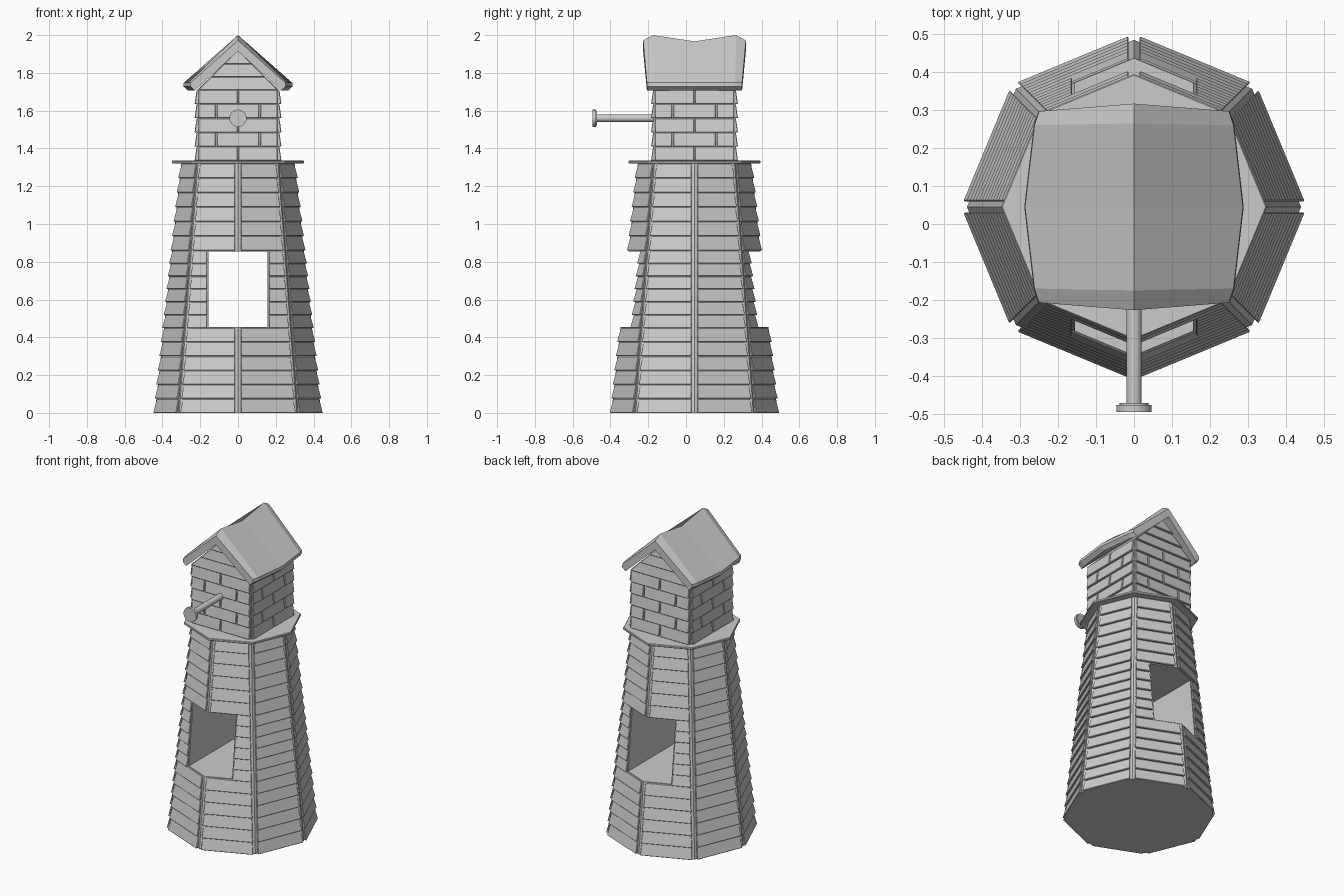
import bpy, bmesh
from math import pi, cos, sin, tan
from mathutils import Vector, Matrix

if "Cube" in bpy.data.objects:
    bpy.data.objects.remove(bpy.data.objects["Cube"], do_unlink=True)

CY = 0.045          # tower axis in y
Z_SILL, Z_HEAD, Z_TOP = 0.45, 0.86, 1.32
Z_HOUSE, Z_EAVE, Z_GABLE = 1.335, 1.71, 1.92
HALF = 0.215        # half width of the house core

grey = bpy.data.materials.new("weathered grey")
grey.use_nodes = True
grey.diffuse_color = (0.6, 0.6, 0.6, 1)
grey.node_tree.nodes["Principled BSDF"].inputs["Base Color"].default_value = (0.6, 0.6, 0.6, 1)


def finish(name, bm, bevel=0):
    bmesh.ops.recalc_face_normals(bm, faces=bm.faces)
    mesh = bpy.data.meshes.new(name)
    bm.to_mesh(mesh)
    bm.free()
    mesh.materials.append(grey)
    obj = bpy.data.objects.new(name, mesh)
    bpy.context.collection.objects.link(obj)
    if bevel:
        mod = obj.modifiers.new("soft edges", 'BEVEL')
        mod.width, mod.segments = bevel, 1
    return obj


def loft(bm, rings):
    """Skin closed rings of points and cap both ends."""
    loops = [[bm.verts.new(p) for p in ring] for ring in rings]
    n = len(loops[0])
    for a, b in zip(loops, loops[1:]):
        for i in range(n):
            j = (i + 1) % n
            bm.faces.new((a[i], a[j], b[j], b[i]))
    bm.faces.new(loops[0])
    bm.faces.new(loops[-1])


def octagon(r, z):
    return [(r * cos(k * pi / 4), CY + r * sin(k * pi / 4), z) for k in range(8)]


def steps(a, b, n):
    return [(a + (b - a) * i / n, a + (b - a) * (i + 1) / n) for i in range(n)]


def board(bm, angle, z0, z1, dist, span, lip=0.015, top=0.004):
    """Clapboard on a wall facing angle; dist(z) is the wall distance, span(z, d) its ends."""
    n = Vector((cos(angle), sin(angle), 0))
    t = Vector((-sin(angle), cos(angle), 0))
    rings = []
    for z, out in ((z0, lip), (z1, top)):
        d0, d1 = dist(z) - 0.012, dist(z) + out
        ring = []
        for d, side in ((d0, 0), (d0, 1), (d1, 1), (d1, 0)):
            p = n * d + t * span(z, d)[side]
            ring.append((p.x, p.y + CY, z))
        rings.append(ring)
    loft(bm, rings)


# Tower core with a straight opening through it
bm = bmesh.new()
loft(bm, [octagon(0.44, 0), octagon(0.30, Z_TOP)])
core = finish("tower_core", bm)
bm = bmesh.new()
bmesh.ops.create_cube(bm, size=1, matrix=Matrix.Translation((0, CY, (Z_SILL + Z_HEAD) / 2))
                      @ Matrix.Diagonal((0.31, 2, Z_HEAD - Z_SILL - 0.01, 1)))
cutter = finish("opening_cutter", bm)
cutter.hide_render = True
cutter.hide_set(True)
cut = core.modifiers.new("opening", 'BOOLEAN')
cut.object, cut.solver = cutter, 'EXACT'
bpy.context.view_layer.objects.active = core
core.select_set(True)
bpy.ops.object.modifier_apply(modifier=cut.name)
bpy.data.objects.remove(cutter, do_unlink=True)


# Tower boards, stopping at the opening in the middle band
def tower_dist(z):
    return (0.44 - 0.14 * z / Z_TOP) * cos(pi / 8)


bm = bmesh.new()
for k in range(8):
    angle = pi / 8 + k * pi / 4
    nx, tx = cos(angle), -sin(angle)

    def full(z, d):
        w = d * tan(pi / 8) - 0.016
        return -w, w

    def beside_opening(z, d):
        lo, hi = full(z, d)
        limit = 0.163 if nx > 0 else -0.163
        s = (limit - nx * d) / tx
        # the opening lies on the side of the board nearer x = 0
        return (lo, s) if tx * nx < 0 else (s, hi)

    for z0, z1 in steps(0, Z_SILL, 6) + steps(Z_HEAD, Z_TOP, 6):
        board(bm, angle, z0, z1, tower_dist, full)
    for z0, z1 in steps(Z_SILL, Z_HEAD, 6):
        board(bm, angle, z0, z1, tower_dist, beside_opening if abs(nx) < 0.5 else full)
finish("tower_boards", bm, 0.003)

# Platform
bm = bmesh.new()
loft(bm, [octagon(0.35, Z_TOP), octagon(0.35, Z_HOUSE)])
finish("platform", bm, 0.003)

# House core with gable ends
bm = bmesh.new()
outline = [(-HALF, Z_HOUSE), (HALF, Z_HOUSE), (HALF, Z_EAVE), (0, Z_GABLE), (-HALF, Z_EAVE)]
loft(bm, [[(x, CY + y, z) for x, z in outline] for y in (-HALF, HALF)])
finish("house_core", bm)

# House bricks in staggered rows, then gable boards
bm = bmesh.new()
edge = HALF - 0.003
for k in range(4):
    for row, (z0, z1) in enumerate(steps(Z_HOUSE, Z_EAVE, 5)):
        joints = [-edge, 0, edge] if row % 2 == 0 else [-edge, -0.115, 0.115, edge]
        for a, b in zip(joints, joints[1:]):
            board(bm, k * pi / 2, z0, z1, lambda z: HALF,
                  lambda z, d: (a + 0.003, b - 0.003))


def gable_span(z, d):
    w = max(0.004, edge * (Z_GABLE - z) / (Z_GABLE - Z_EAVE))
    return -w, w


for angle in (-pi / 2, pi / 2):
    for z0, z1 in steps(Z_EAVE, Z_GABLE - 0.005, 3):
        board(bm, angle, z0, z1, lambda z: HALF, gable_span)
finish("house_bricks", bm, 0.003)

# Sagging roof: ridge y, eave y, ridge z, eave x
half_roof = [(-0.272, -0.252, 1.972, 0.25), (-0.22, -0.215, 2.0, 0.262)]
stations = half_roof + [(0, 0, 1.967, 0.287)]
stations += [(-a, -b, c, d) for a, b, c, d in reversed(half_roof)]
rings = []
for yr, ye, zr, xe in stations:
    yr, ye = yr + CY, ye + CY
    rings.append([(0, yr, zr), (xe, ye, 1.748), (xe + 0.002, ye, 1.728), (xe - 0.022, ye, 1.707),
                  (0, yr, 1.915),
                  (0.022 - xe, ye, 1.707), (-xe - 0.002, ye, 1.728), (-xe, ye, 1.748)])
bm = bmesh.new()
loft(bm, rings)
finish("roof", bm)

# Pole and end cap
bm = bmesh.new()
for radius, y0, y1 in ((0.02, -0.48, -0.16), (0.038, -0.478, -0.472), (0.046, -0.495, -0.477)):
    place = Matrix.Translation((0, (y0 + y1) / 2, 1.56)) @ Matrix.Rotation(pi / 2, 4, 'X')
    bmesh.ops.create_cone(bm, cap_ends=True, segments=16, radius1=radius, radius2=radius,
                          depth=y1 - y0, matrix=place)
pole = finish("pole", bm)
bpy.ops.object.select_all(action='DESELECT')
bpy.context.view_layer.objects.active = pole
pole.select_set(True)
bpy.ops.object.shade_smooth_by_angle()
